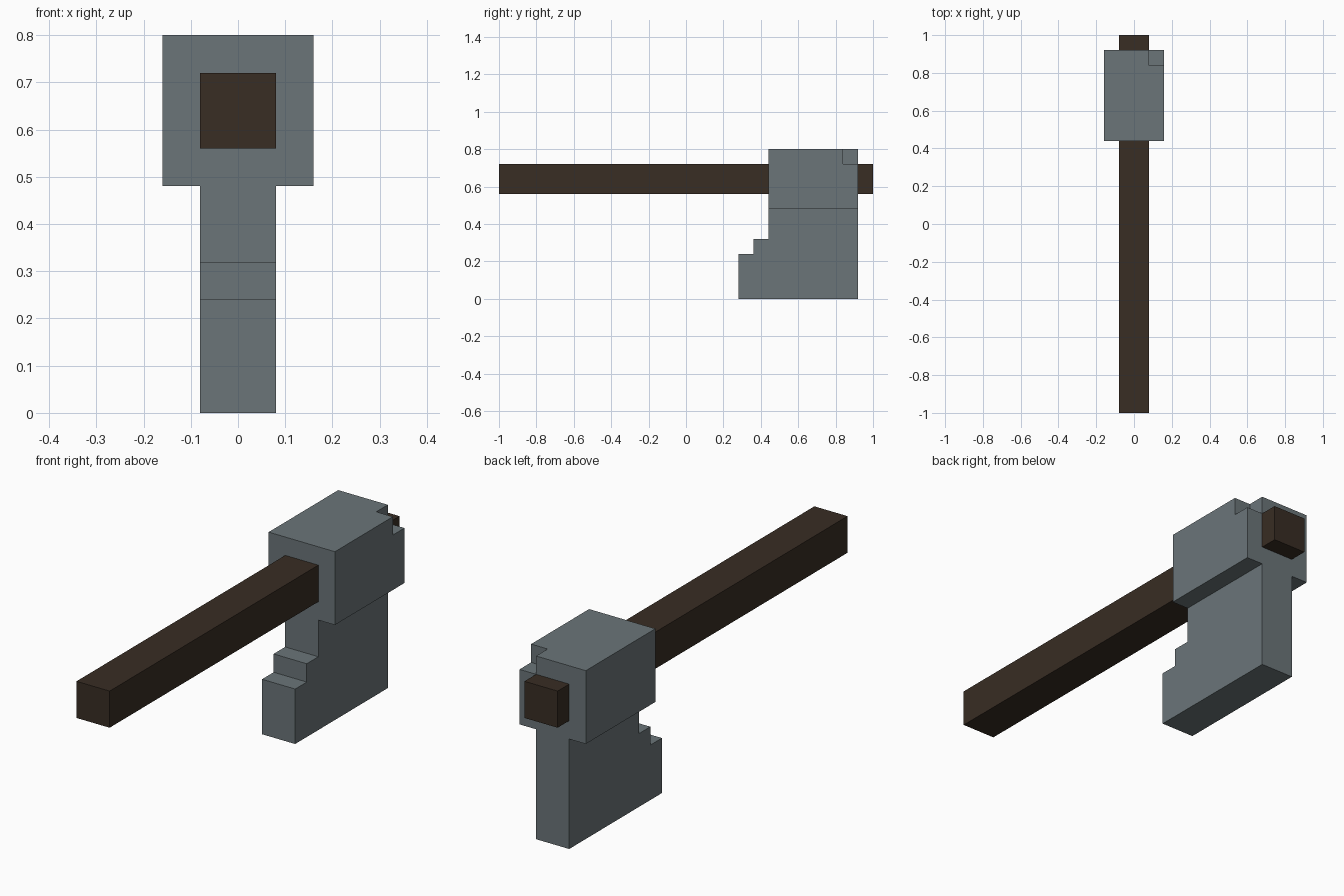
import bpy
import bmesh
from mathutils import Vector

if "Cube" in bpy.data.objects:
    bpy.data.objects.remove(bpy.data.objects["Cube"])


def material(name, rgb):
    mat = bpy.data.materials.new(name)
    mat.diffuse_color = (*rgb, 1.0)
    mat.use_nodes = True
    mat.node_tree.nodes["Principled BSDF"].inputs["Base Color"].default_value = mat.diffuse_color
    return mat


STEEL = material("steel grey", (0.147, 0.178, 0.191))
WOOD = material("dark wood", (0.040, 0.026, 0.017))


def finish(name, bm, mat):
    bmesh.ops.recalc_face_normals(bm, faces=bm.faces)
    mesh = bpy.data.meshes.new(name)
    bm.to_mesh(mesh)
    bm.free()
    mesh.materials.append(mat)
    obj = bpy.data.objects.new(name, mesh)
    bpy.context.collection.objects.link(obj)
    return obj


def box(name, low, high, mat):
    low, high = Vector(low), Vector(high)
    bm = bmesh.new()
    bmesh.ops.create_cube(bm, size=1.0)
    bmesh.ops.scale(bm, vec=high - low, verts=bm.verts)
    bmesh.ops.translate(bm, vec=(low + high) / 2, verts=bm.verts)
    return finish(name, bm, mat)


def side_profile(name, points, half_width, mat):
    """Extrude a (y, z) outline across x."""
    bm = bmesh.new()
    face = bm.faces.new([bm.verts.new((-half_width, y, z)) for y, z in points])
    ext = bmesh.ops.extrude_face_region(bm, geom=[face])
    verts = [g for g in ext["geom"] if isinstance(g, bmesh.types.BMVert)]
    bmesh.ops.translate(bm, vec=(2 * half_width, 0, 0), verts=verts)
    return finish(name, bm, mat)


# Long square handle
box("handle", (-0.08, -1.0, 0.56), (0.08, 1.0, 0.72), WOOD)

# Stepped blade hanging below the head
side_profile("blade", [(0.28, 0.0), (0.92, 0.0), (0.92, 0.48), (0.44, 0.48),
                       (0.44, 0.32), (0.36, 0.32), (0.36, 0.24), (0.28, 0.24)],
             0.08, STEEL)

# Head block around the handle, with one chipped corner
head = box("head_block", (-0.16, 0.44, 0.48), (0.16, 0.92, 0.80), STEEL)
cutter = box("corner_chip_cutter", (0.08, 0.84, 0.72), (0.26, 1.02, 0.90), STEEL)
cutter.hide_render = True
cutter.hide_set(True)
chip = head.modifiers.new("corner_chip", 'BOOLEAN')
chip.operation = 'DIFFERENCE'
chip.solver = 'EXACT'
chip.object = cutter
